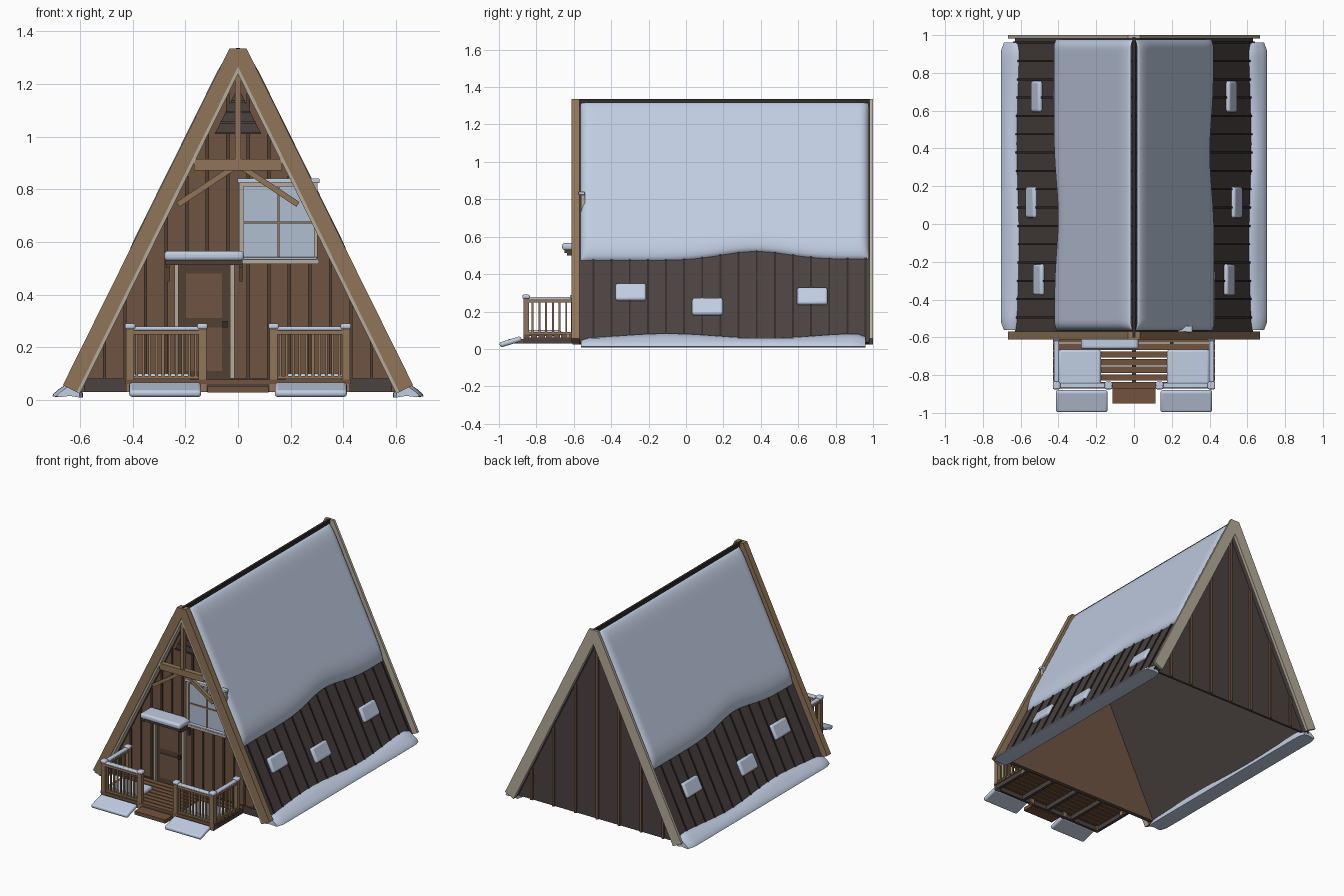
import bpy, bmesh, math
from mathutils import Matrix, Vector

if "Cube" in bpy.data.objects:
    bpy.data.objects.remove(bpy.data.objects["Cube"])

def mat(name, r, g, b):
    m = bpy.data.materials.new(name)
    m.diffuse_color = (r, g, b, 1)
    m.use_nodes = True
    m.node_tree.nodes["Principled BSDF"].inputs["Base Color"].default_value = m.diffuse_color
    return m

SNOW = mat("snow", 0.53, 0.61, 0.76)
GLASS = mat("window_glass", 0.44, 0.52, 0.64)
WALL = mat("wall_brown", 0.155, 0.088, 0.055)
BATTEN = mat("batten_brown", 0.085, 0.05, 0.033)
TAN = mat("timber_tan", 0.28, 0.178, 0.098)
CREAM = mat("trim_cream", 0.46, 0.41, 0.32)
ROOF = mat("roof_dark", 0.068, 0.054, 0.051)
SEAM = mat("seam_dark", 0.03, 0.025, 0.023)
DECK = mat("deck_brown", 0.17, 0.085, 0.045)

C, S, RIDGE = 0.4437, 0.8962, 1.31      # roof direction and ridge height
FRONT, BACK = -0.54, 0.95               # gable wall planes

def slope(sg, s, d):
    """Point s along the roof slope, d off its surface."""
    return sg * (s * C + d * S), RIDGE - s * S + d * C

def finish(name, bm, m, smooth=False, bevel=0):
    bmesh.ops.recalc_face_normals(bm, faces=bm.faces)
    me = bpy.data.meshes.new(name)
    bm.to_mesh(me)
    bm.free()
    me.materials.append(m)
    o = bpy.data.objects.new(name, me)
    bpy.context.collection.objects.link(o)
    if bevel:
        b = o.modifiers.new("round", 'BEVEL')
        b.width, b.segments, b.limit_method = bevel, 3, 'ANGLE'
    if smooth:
        bpy.ops.object.select_all(action='DESELECT')
        o.select_set(True)
        bpy.context.view_layer.objects.active = o
        bpy.ops.object.shade_smooth_by_angle(angle=math.radians(50))
    return o

def boxes(name, m, items, **kw):
    """Each item is x0, x1, y0, y1, z0, z1."""
    bm = bmesh.new()
    for x0, x1, y0, y1, z0, z1 in items:
        M = Matrix.Translation(((x0 + x1) / 2, (y0 + y1) / 2, (z0 + z1) / 2)) @ \
            Matrix.Diagonal((x1 - x0, y1 - y0, z1 - z0, 1))
        bmesh.ops.create_cube(bm, size=1, matrix=M)
    return finish(name, bm, m, **kw)

def prisms(name, m, items, **kw):
    """Each item is an xz outline with a y range."""
    bm = bmesh.new()
    for pts, y0, y1 in items:
        a = [bm.verts.new((x, y0, z)) for x, z in pts]
        b = [bm.verts.new((x, y1, z)) for x, z in pts]
        bm.faces.new(a)
        bm.faces.new(b[::-1])
        for i in range(len(a)):
            j = (i + 1) % len(a)
            bm.faces.new((a[i], a[j], b[j], b[i]))
    return finish(name, bm, m, **kw)

def band(sg, d0, d1, s1=1.42, top=1.335):
    """Sloping strip that meets its mirror at the ridge, with a flat-cut peak."""
    apex = RIDGE + d1 / C
    pts = [(0, RIDGE + d0 / C), (0, min(apex, top))]
    if apex > top:
        pts.append((sg * (apex - top) * C / S, top))
    return pts + [slope(sg, s1, d1), slope(sg, s1, d0)]

def strip(a, b, w):
    """Rectangle outline of width w from a to b."""
    a, b = Vector(a), Vector(b)
    n = Vector((a.y - b.y, b.x - a.x)).normalized() * w / 2
    return [tuple(p) for p in (a + n, b + n, b - n, a - n)]

def wall_top(x):
    return 1.245 - S / C * abs(x)

# Roof slabs, seams and ridge
SIDES = (-1, 1)
prisms("roof", ROOF, [(band(g, -0.03, 0), -0.575, 0.985) for g in SIDES])
prisms("roof_seams", SEAM, [([slope(g, 0.03, -0.002), slope(g, 0.03, 0.006), slope(g, 1.43, 0.006),
       slope(g, 1.43, -0.002)], -0.5 + i * 0.097, -0.49 + i * 0.097) for g in SIDES for i in range(16)])
boxes("ridge_cap", SEAM, [(-0.008, 0.008, -0.6, 0.99, 1.27, 1.337)])

# Barge boards on both gables
prisms("front_barge", TAN, [(band(g, -0.019, 0.04), -0.612, -0.57) for g in SIDES])
prisms("front_barge_trim", CREAM, [(band(g, -0.032, -0.019), -0.608, -0.57) for g in SIDES])
prisms("back_barge", CREAM, [(band(g, -0.032, 0.04), 0.982, 1.0) for g in SIDES])

# Gable walls with battens
gable = [(-0.61, 0.03), (0.61, 0.03), (0, 1.25)]
prisms("front_wall", WALL, [(gable, FRONT, FRONT + 0.015)])
prisms("back_wall", ROOF, [(gable, BACK - 0.015, BACK)])
boxes("front_battens", BATTEN, [(x - 0.006, x + 0.006, FRONT - 0.007, FRONT, 0.08, wall_top(x))
      for x in [(i + 0.5) * 0.078 for i in range(-7, 7)]])
boxes("back_battens", WALL, [(x - 0.008, x + 0.008, BACK, BACK + 0.012, 0.03, wall_top(x))
      for x in [i * 0.165 for i in range(-3, 4)]])
boxes("front_plinth", ROOF, [(-0.585, 0.585, FRONT - 0.012, FRONT, 0.03, 0.08)])
prisms("gable_vent", ROOF, [([(-0.088, 1.01), (0.088, 1.01), (0, 1.19)], FRONT - 0.012, FRONT)])
boxes("vent_slats", BATTEN, [(-w, w, FRONT - 0.018, FRONT, z, z + 0.008)
      for z, w in ((1.01, 0.088), (1.05, 0.066), (1.09, 0.046), (1.13, 0.026))])

# Gable truss
boxes("collar_beam", TAN, [(-0.167, 0.167, -0.606, -0.572, 0.872, 0.915)])
boxes("king_post", TAN, [(-0.012, 0.012, -0.602, -0.575, 0.915, 1.27)])
prisms("truss_braces", TAN, [(strip((g * 0.022, 0.88), (g * 0.228, 0.742), 0.022), -0.598, -0.576) for g in SIDES])

# Door
F = FRONT
boxes("door_frame", CREAM, [(-0.242, -0.226, F - 0.025, F, 0.08, 0.53), (-0.031, -0.013, F - 0.025, F, 0.08, 0.53),
      (-0.242, -0.013, F - 0.025, F, 0.515, 0.53)])
boxes("door_leaf", BATTEN, [(-0.226, -0.031, F - 0.012, F, 0.08, 0.515)])
boxes("door_panels", WALL, [(-0.198, -0.06, F - 0.017, F, z, z + h) for z, h in ((0.31, 0.17), (0.11, 0.165))])
boxes("door_handle", SEAM, [(-0.058, -0.04, F - 0.03, F, 0.275, 0.3)])

# Door canopy
boxes("canopy", BATTEN, [(-0.275, 0.018, -0.65, F, 0.513, 0.53)])
boxes("canopy_brackets", BATTEN, [b for x in (-0.272, 0.006) for b in
      ((x, x + 0.012, F - 0.012, F, 0.45, 0.515), (x, x + 0.012, -0.635, F, 0.5, 0.515))])
boxes("canopy_snow", SNOW, [(-0.28, 0.023, -0.662, F, 0.528, 0.566)], smooth=True, bevel=0.014)

# Window
boxes("window_glass", GLASS, [(0.02, 0.29, F - 0.012, F, 0.535, 0.815)])
boxes("window_frame", CREAM, [(0.003, 0.02, F - 0.022, F, 0.525, 0.825), (0.288, 0.303, F - 0.022, F, 0.525, 0.825),
      (0.003, 0.303, F - 0.022, F, 0.81, 0.825), (0.0, 0.307, F - 0.03, F, 0.515, 0.535)])
boxes("window_bars", TAN, [(0.15, 0.158, F - 0.018, F, 0.535, 0.81), (0.02, 0.288, F - 0.018, F, 0.669, 0.677)])
boxes("window_snow", SNOW, [(-0.003, 0.31, F - 0.034, F, 0.823, 0.841), (0.01, 0.3, F - 0.034, F, 0.533, 0.542)],
      smooth=True, bevel=0.004)

# Deck boards, frame and step
boxes("deck_boards", DECK, [(-0.43, 0.43, y, y + 0.034, 0.06, 0.076)
      for y in [-0.87 + i * 0.0405 for i in range(8)]])
boxes("deck_frame", ROOF, [(-0.425, 0.425, -0.866, -0.85, 0.03, 0.06)] +
      [(x - 0.01, x + 0.01, -0.85, F, 0.03, 0.06) for x in (-0.415, -0.2, 0, 0.2, 0.415)])
boxes("step", DECK, [(-0.115, 0.115, -0.95, -0.87, 0.028, 0.052)])

# Railings, mirrored on both sides of the deck
posts = [(g * x, y) for g in SIDES for x, y in ((0.41, -0.855), (0.135, -0.855), (0.41, -0.6))]
boxes("rail_posts", TAN, [(x - 0.015, x + 0.015, y - 0.015, y + 0.015, 0.03, 0.272) for x, y in posts])
boxes("post_snow", SNOW, [(x - 0.02, x + 0.02, y - 0.02, y + 0.02, 0.268, 0.29) for x, y in posts],
      smooth=True, bevel=0.008)

def rails(z0, z1, w):
    out = []
    for g in SIDES:
        x0, x1 = sorted((g * 0.135, g * 0.41))
        out += [(x0, x1, -0.855 - w, -0.855 + w, z0, z1), (g * 0.41 - w, g * 0.41 + w, -0.855, -0.6, z0, z1)]
    return out

boxes("hand_rails", TAN, rails(0.248, 0.264, 0.012) + rails(0.078, 0.09, 0.009))
boxes("rail_snow", SNOW, rails(0.263, 0.279, 0.014), smooth=True, bevel=0.006)
spots = [(g * (0.16 + i * 0.025), -0.855) for g in SIDES for i in range(10)] + \
        [(g * 0.41, -0.82 + i * 0.036) for g in SIDES for i in range(6)]
boxes("balusters", TAN, [(x - 0.005, x + 0.005, y - 0.005, y + 0.005, 0.085, 0.25) for x, y in spots])

# Snow lying on the deck and banked beside the step
boxes("deck_snow", SNOW, [(min(g * 0.175, g * 0.4), max(g * 0.175, g * 0.4), -0.85, -0.665, 0.07, 0.1)
      for g in SIDES], smooth=True, bevel=0.013)
for g, side in ((-1, "left"), (1, "right")):
    bank = boxes(side + "_snow_bank", SNOW, [(-0.137, 0.137, -0.06, 0.06, -0.014, 0.014)], smooth=True, bevel=0.012)
    bank.location = (g * 0.277, -0.938, 0.038)
    bank.rotation_euler = (math.radians(17), 0, 0)

def ease(t):
    t = max(0, min(1, t))
    return math.sqrt(1 - (1 - t) ** 2)

def snow_blanket(name, sg):
    """Thick pillow over the upper roof with a wavy lower edge."""
    nu, nv, y0, y1 = 24, 48, -0.565, 0.978
    bm, rows = bmesh.new(), []
    for j in range(nv + 1):
        v = (1 - math.cos(math.pi * j / nv)) / 2
        y = y0 + (y1 - y0) * v
        yc = y if sg > 0 else 0.41 - y
        zlow = 0.472 + 0.045 * math.exp(-((yc - 0.37) / 0.25) ** 2) + 0.008 * max(0, yc)
        smax, row = (RIDGE - zlow) / S, []
        for i in range(nu + 1):
            s = smax * (1 - math.cos(math.pi * i / nu)) / 2
            side = ease(min(y - y0, y1 - y) / 0.05)
            d = -0.003 + 0.046 * side * ease((smax - s) / 0.13) * (0.45 + 0.55 * ease(s / 0.1))
            x, z = slope(sg, s, d)
            row.append(bm.verts.new((x, y, z)))
        rows.append(row)
    for a, b in zip(rows, rows[1:]):
        for i in range(nu):
            f = (a[i], a[i + 1], b[i + 1], b[i])
            bm.faces.new(f if sg > 0 else f[::-1])
    return finish(name, bm, SNOW, smooth=True)

def eave_snow(name, sg):
    """Rounded drift along the foot of the roof."""
    bm, rings, n = bmesh.new(), [], 40
    for j in range(n + 1):
        y = -0.562 + 1.522 * j / n
        k = 0.75 + 0.25 * ease(min(j, n - j) / 2)
        zt = 0.072 + 0.012 * math.cos((y + 0.1) * 6)
        xt = (RIDGE - zt) * C / S
        pts = [(xt - 0.01, zt - 0.006), (xt + 0.012, zt - 0.002), (0.655, 0.058), (0.682, 0.04), (0.702, 0.022),
               (0.705, 0.013), (0.69, 0.01), (0.64, 0.016), (0.59, 0.008), (0.59, 0.025)]
        rings.append([bm.verts.new((sg * (0.64 + (x - 0.64) * k), y, 0.01 + (z - 0.01) * k)) for x, z in pts])
    for a, b in zip(rings, rings[1:]):
        for i in range(len(a)):
            m = (i + 1) % len(a)
            bm.faces.new((a[i], a[m], b[m], b[i]))
    bm.faces.new(rings[0])
    bm.faces.new(rings[-1])
    return finish(name, bm, SNOW, smooth=True)

# Roof snow on both slopes, with loose patches lower down
for sg, side in ((-1, "left"), (1, "right")):
    snow_blanket(side + "_roof_snow", sg)
    eave_snow(side + "_eave_snow", sg)
    for i, (y, s) in enumerate(((-0.295, 1.125), (0.115, 1.212), (0.675, 1.15))):
        patch = boxes(f"{side}_snow_patch_{i + 1}", SNOW, [(-0.05, 0.05, -0.082, 0.082, -0.014, 0.02)],
                      smooth=True, bevel=0.013)
        x, z = slope(sg, s, 0)
        patch.location = (x, y, z)
        patch.rotation_euler = (0, sg * math.atan2(S, C), 0)
